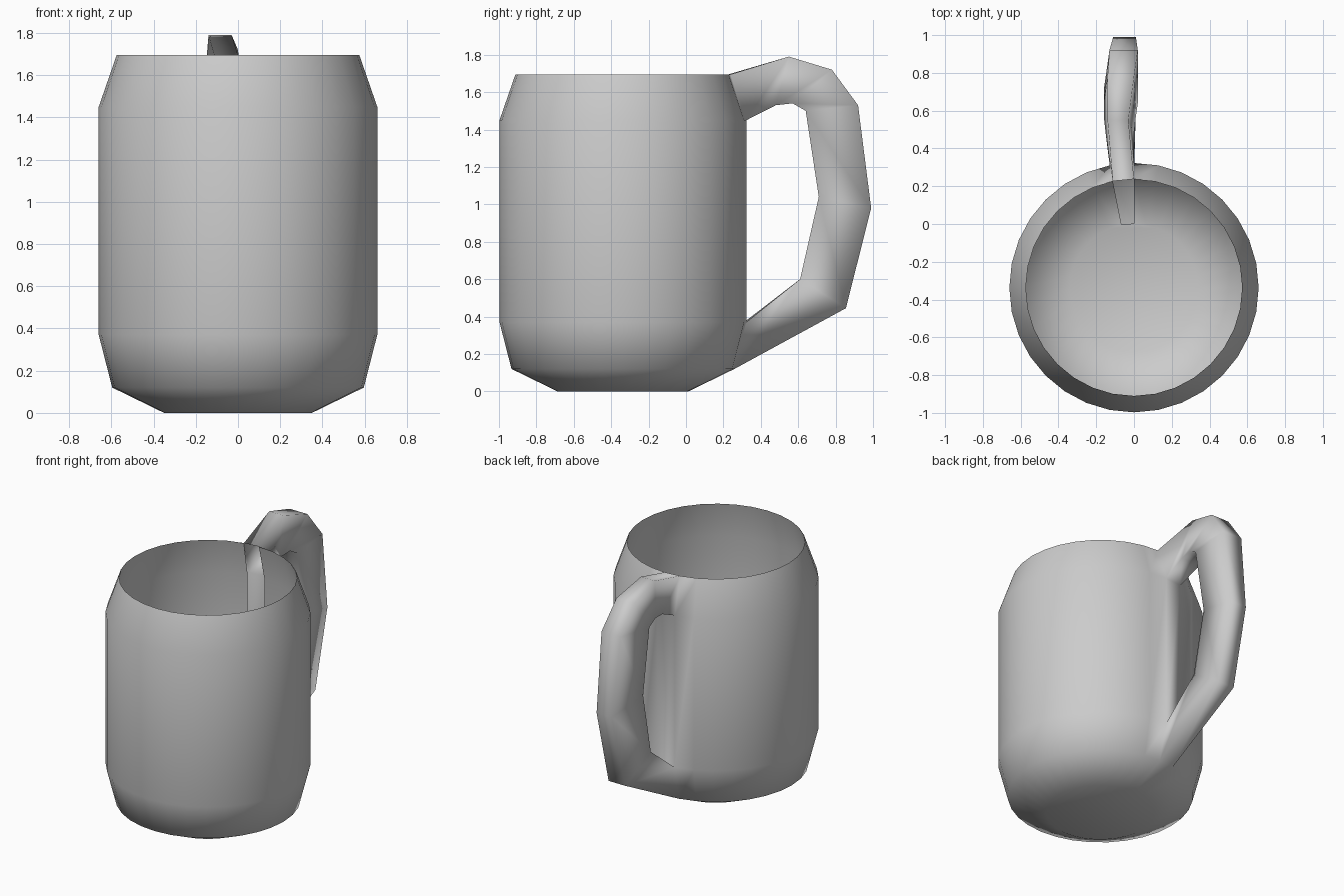
import bpy, bmesh
from math import cos, sin, tau

if "Cube" in bpy.data.objects:
    bpy.data.objects.remove(bpy.data.objects["Cube"])

SEG = 32
CY = -0.337
HANDLE_COL = 8   # wall column the handle grows from


def lathe(bm, profile):
    """Rings of vertices around the mug axis, skinned with quads and capped below."""
    rings = [[bm.verts.new((r * cos(tau * i / SEG), CY + r * sin(tau * i / SEG), z))
              for i in range(SEG)] for r, z in profile]
    faces = {}
    for row in range(len(rings) - 1):
        a, b = rings[row], rings[row + 1]
        for i in range(SEG):
            j = (i + 1) % SEG
            faces[row, i] = bm.faces.new((a[i], a[j], b[j], b[i]))
    bm.faces.new(rings[0][::-1])
    return rings, faces


def finish(bm, name):
    bmesh.ops.recalc_face_normals(bm, faces=bm.faces[:])
    for f in bm.faces:
        f.smooth = True
    me = bpy.data.meshes.new(name)
    bm.to_mesh(me)
    bm.free()
    ob = bpy.data.objects.new(name, me)
    bpy.context.collection.objects.link(ob)
    return ob


# Outer wall
bm = bmesh.new()
rings, faces = lathe(bm, [(0.35, 0), (0.596, 0.12), (0.66, 0.37), (0.66, 1.45), (0.575, 1.695)])
a, b = HANDLE_COL, HANDLE_COL + 1
for row in (1, 3):
    bm.faces.remove(faces[row, a])

# Handle: four-sided sections running from the upper opening to the lower one
# (outer y, z), (inner y, z), outer x range, inner x range
stations = [
    ((0.55, 1.79), (0.48, 1.53), (-0.14, -0.03), (-0.15, 0.00)),
    ((0.78, 1.72), (0.57, 1.54), (-0.14, 0.00), (-0.16, 0.01)),
    ((0.92, 1.53), (0.64, 1.50), (-0.13, 0.02), (-0.16, 0.02)),
    ((0.99, 0.98), (0.71, 1.04), (-0.11, 0.01), (-0.16, 0.01)),
    ((0.855, 0.445), (0.61, 0.60), (-0.12, 0.01), (-0.15, 0.01)),
]
sections = [[rings[4][a], rings[4][b], rings[3][b], rings[3][a]]]
for o, n, ox, nx in stations:
    sections.append([bm.verts.new(p) for p in
                     ((ox[1], *o), (ox[0], *o), (nx[0], *n), (nx[1], *n))])
sections.append([rings[1][a], rings[1][b], rings[2][b], rings[2][a]])
for s, t in zip(sections, sections[1:]):
    for i in range(4):
        j = (i + 1) % 4
        bm.faces.new((s[i], s[j], t[j], t[i]))
finish(bm, "mug_body_and_handle")

# Inner lining, open where the handle meets the wall
bm = bmesh.new()
rings, faces = lathe(bm, [(0.34, 0.03), (0.575, 0.14), (0.635, 0.38), (0.635, 1.44), (0.573, 1.694)])
for row in range(4):
    bm.faces.remove(faces[row, HANDLE_COL])
liner = finish(bm, "inner_lining")
liner.data.flip_normals()
